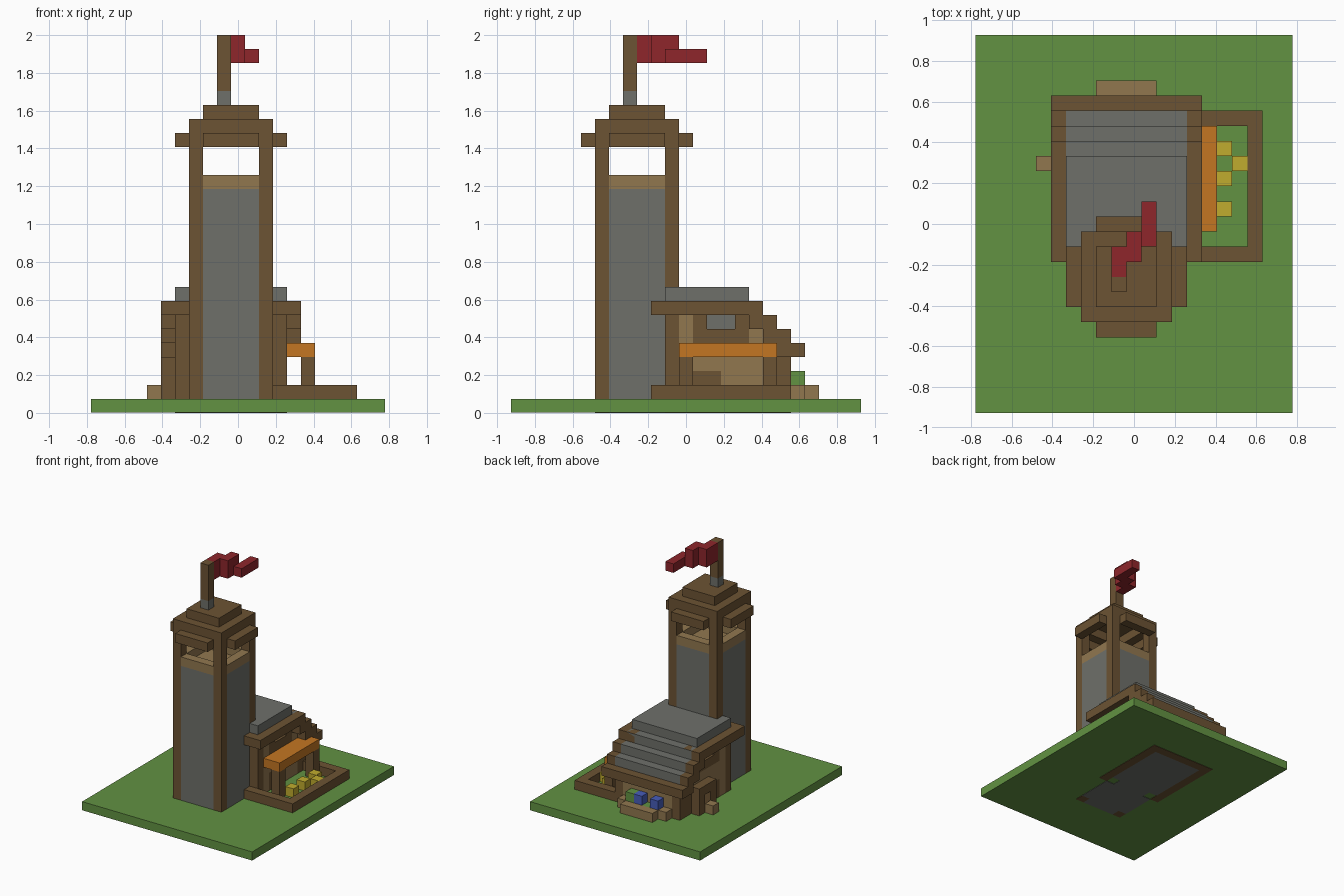
import bpy
import bmesh
from mathutils import Matrix, Vector

old = bpy.data.objects.get("Cube")
if old:
    bpy.data.objects.remove(old, do_unlink=True)

V = 2 / 27                                  # edge of one building block
ORIGIN = Vector((10.5, 12.5, 0))            # grid centre, in blocks


def linear(c):
    c /= 255
    return c / 12.92 if c < 0.04 else ((c + 0.055) / 1.055) ** 2.4


def material(name, *rgb):
    mat = bpy.data.materials.new(name)
    mat.use_nodes = True
    colour = [linear(c) for c in rgb] + [1]
    mat.diffuse_color = colour
    mat.node_tree.nodes["Principled BSDF"].inputs["Base Color"].default_value = colour
    return mat


grass = material("grass green", 98, 146, 66)
wood = material("dark wood", 108, 83, 51)
stone = material("grey stone", 110, 112, 106)
plank = material("light plank", 145, 119, 79)
orange = material("awning orange", 196, 118, 34)
yellow = material("crop yellow", 192, 172, 46)
red = material("flag red", 142, 38, 43)
blue = material("flower blue", 70, 92, 185)


def part(name, mat, *boxes):
    """One object made of boxes, each given as x, y and z ranges in blocks."""
    bm = bmesh.new()
    for xs, ys, zs in boxes:
        low = Vector((xs[0], ys[0], zs[0]))
        high = Vector((xs[1], ys[1], zs[1]))
        place = Matrix.Translation(((low + high) / 2 - ORIGIN) * V)
        size = Matrix.Diagonal((high - low) * V).to_4x4()
        bmesh.ops.create_cube(bm, size=1, matrix=place @ size)
    mesh = bpy.data.meshes.new(name)
    bm.to_mesh(mesh)
    bm.free()
    mesh.materials.append(mat)
    obj = bpy.data.objects.new(name, mesh)
    bpy.context.collection.objects.link(obj)
    return obj


def one(n):
    return (n, n + 1)


def ring(xs, ys, zs):
    """Four boxes, one block thick, around a rectangle."""
    (a, b), (c, d) = xs, ys
    return [(xs, one(c), zs), (xs, one(d - 1), zs),
            (one(a), (c + 1, d - 1), zs), (one(b - 1), (c + 1, d - 1), zs)]


def both(*boxes):
    """The boxes and their copies on the other side of the house."""
    return list(boxes) + [((20 - xs[1], 20 - xs[0]), ys, zs) for xs, ys, zs in boxes]


# Ground, with the foundations showing underneath
part("ground", grass, ((0, 21), (0, 25), (0.04, 1)))
under = (0, 0.05)
part("tower_floor", stone, ((8, 12), (6, 12), under), ((7, 8), (7, 11), under),
     ((12, 13), (7, 11), under))
part("house_floor", stone, ((7, 13), (12, 19), under))
part("house_foundation", wood, *both(((6, 7), (11, 20), under)),
     ((7, 13), (19, 20), under))
part("tower_foundation", wood, *[(one(x), one(6), under) for x in (7, 12)])

# Tower shaft between four corner posts
inner_x, inner_y = (8, 12), (7, 11)
part("tower_posts", wood, *[(one(x), one(y), (1, 20)) for x in (7, 12) for y in (6, 11)])


def shaft(zs):
    return [(inner_x, one(6), zs), (inner_x, one(11), zs),
            (one(7), inner_y, zs), (one(12), inner_y, zs)]


part("tower_walls", stone, *shaft((1, 16)))
part("tower_parapet", plank, *shaft((16, 17)))
part("lookout_floor", plank, (inner_x, inner_y, (15, 16)))

# Tower roof in shrinking layers
part("tower_eaves", wood, (inner_x, one(5), one(19)), (inner_x, one(12), one(19)),
     (one(6), inner_y, one(19)), (one(13), inner_y, one(19)))
part("tower_roof_ring", wood, *ring((7, 13), (6, 12), one(20)))
part("tower_roof_cap", wood, (inner_x, inner_y, one(21)))

# Flagpole and waving flag
part("pole_socket", stone, (one(9), one(8), one(22)))
part("flagpole", wood, (one(9), one(8), (23, 27)))
part("flag", red, (one(9), (9, 11), (25, 27)), (one(10), (10, 12), (25, 27)),
     (one(11), (11, 14), (25, 26)))

# House roof: stone courses stepping down to the back, wooden verge
part("roof_ridge", stone, ((6, 14), (11, 17), one(8)))
part("roof_courses", stone, *[((6, 14), (y - 1, y + 1), one(24 - y)) for y in (17, 18, 19)])
part("roof_verge", wood, *both((one(5), (11, 18), one(7)),
     *[(one(5), (y - 1, y + 1), one(24 - y)) for y in (18, 19, 20)]))
part("roof_front_beam", wood, *both(((5, 7), one(10), one(7))), ((7, 13), one(10), one(7)))
part("roof_back_beam", wood, ((6, 14), (19, 21), one(4)))

# House walls, the same on both sides
part("house_corner_posts", wood, *both((one(6), one(11), (1, 8)), (one(6), one(19), (1, 4)),
     (one(6), one(18), (1, 6))))
part("side_walls", plank, *both((one(6), (13, 18), (3, 5)), (one(6), (15, 18), (1, 3)),
     (one(6), one(12), (1, 7)), (one(6), one(17), one(5))))
part("wall_benches", wood, *both((one(6), (13, 15), (1, 3))))
part("window_surrounds", wood, *both((one(6), (13, 17), one(5)), (one(6), one(13), one(6)),
     (one(6), one(16), one(6)), (one(6), (12, 18), one(7)), (one(6), one(17), one(6))))
part("window_panes", stone, *both(((6.5, 7), (14, 16), one(6))))
part("back_wall", plank, ((7, 13), one(19), (1, 4)))

# Side door frame and step on the right
part("door_frame", wood, (one(5), one(15), (1, 4)), (one(5), one(17), (1, 4)),
     (one(5), one(16), one(3)))
part("door_step", plank, (one(4), one(16), one(1)))

# Awning on posts
part("awning", orange, ((14, 16), (12, 19), one(4)))
part("awning_posts", wood, *[(one(15), one(y), (1, 4)) for y in (12, 18)])

# Garden kerb and crops
part("garden_kerb", wood, (one(18), (11, 19), one(1)),
     ((13, 19), one(10), one(1)), ((14, 19), one(19), one(1)))
part("crops", yellow, *[(one(x), one(y), one(1))
                        for x, y in ((16, 13), (16, 15), (16, 17), (17, 16))])

# Flower box behind the house
part("flower_box", plank, (inner_x, one(21), one(1)), (one(7), one(20), one(1)),
     (one(12), one(20), one(1)))
part("flower_bed", grass, (inner_x, one(20), one(1)), (one(11), one(20), one(2)))
part("flowers", blue, *[(one(x), one(20), one(2)) for x in (8, 10)])
